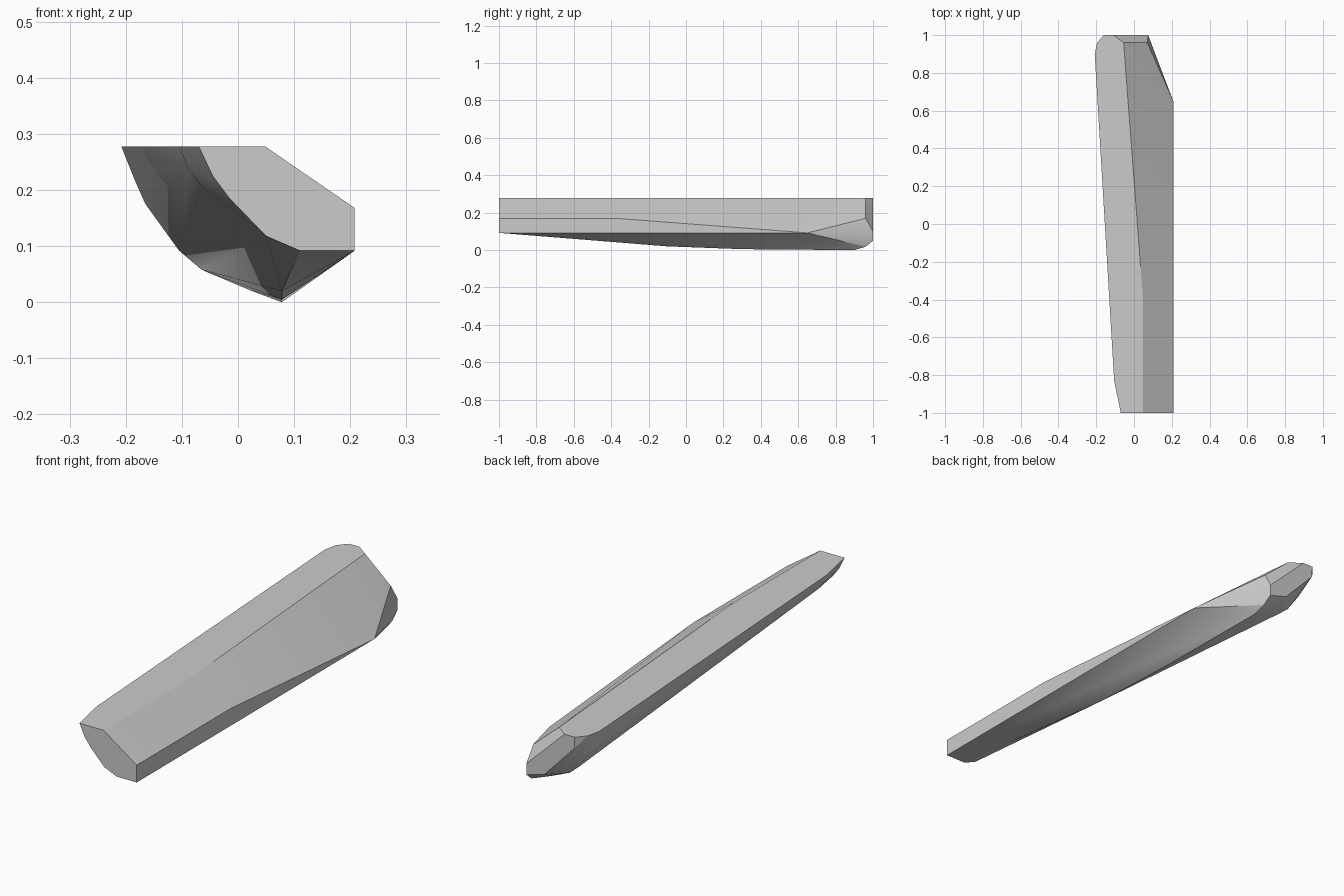
import bpy, bmesh, math

cube = bpy.data.objects.get("Cube")
if cube:
    bpy.data.objects.remove(cube, do_unlink=True)

TOP, SHOULDER, CHINE = 0.278, 0.168, 0.092

# Cross-sections along the length: y -> (x, z) points
sections = {
    -1.0: [(-0.07, TOP), (0.048, TOP), (0.208, SHOULDER), (0.208, CHINE),
           (0.11, CHINE), (0.05, 0.118), (-0.015, 0.185), (-0.045, 0.225)],
    -0.83: [(-0.105, TOP), (-0.09, 0.24), (-0.065, 0.207)],
    -0.4: [(0.048, TOP)],
    -0.35: [(0.208, SHOULDER)],
    -0.1: [(0.078, 0.02)],
    0.3: [(0.078, 0.005)],
    0.65: [(0.208, CHINE)],
    0.9: [(-0.208, TOP), (-0.185, 0.22), (-0.165, 0.175), (-0.105, CHINE),
          (-0.065, 0.058), (0.02, 0.022), (0.078, 0.0)],
    0.96: [(-0.195, TOP), (-0.055, TOP), (0.07, 0.17), (0.078, 0.018)],
    1.0: [(-0.16, TOP), (-0.11, TOP), (-0.157, 0.227), (-0.012, 0.075),
          (0.075, 0.05), (0.075, 0.1)],
}

# Skin the sections with a convex shell
bm = bmesh.new()
for y, points in sections.items():
    for x, z in points:
        bm.verts.new((x, y, z))
hull = bmesh.ops.convex_hull(bm, input=bm.verts[:])
spare = {v for v in hull["geom_interior"] + hull["geom_unused"]
         if isinstance(v, bmesh.types.BMVert)}
bmesh.ops.delete(bm, geom=list(spare), context='VERTS')
bmesh.ops.dissolve_limit(bm, angle_limit=math.radians(0.5),
                         verts=bm.verts[:], edges=bm.edges[:])
bmesh.ops.recalc_face_normals(bm, faces=bm.faces[:])
mesh = bpy.data.meshes.new("tapered_hull")
bm.to_mesh(mesh)
bm.free()

# Plain grey finish
grey = bpy.data.materials.new("plain_grey")
grey.use_nodes = True
color = (0.6, 0.6, 0.6, 1.0)
grey.diffuse_color = color
grey.node_tree.nodes["Principled BSDF"].inputs["Base Color"].default_value = color
mesh.materials.append(grey)

body = bpy.data.objects.new("tapered_hull", mesh)
bpy.context.collection.objects.link(body)
bpy.context.view_layer.objects.active = body
body.select_set(True)
bpy.ops.object.shade_smooth_by_angle(angle=math.radians(20))
